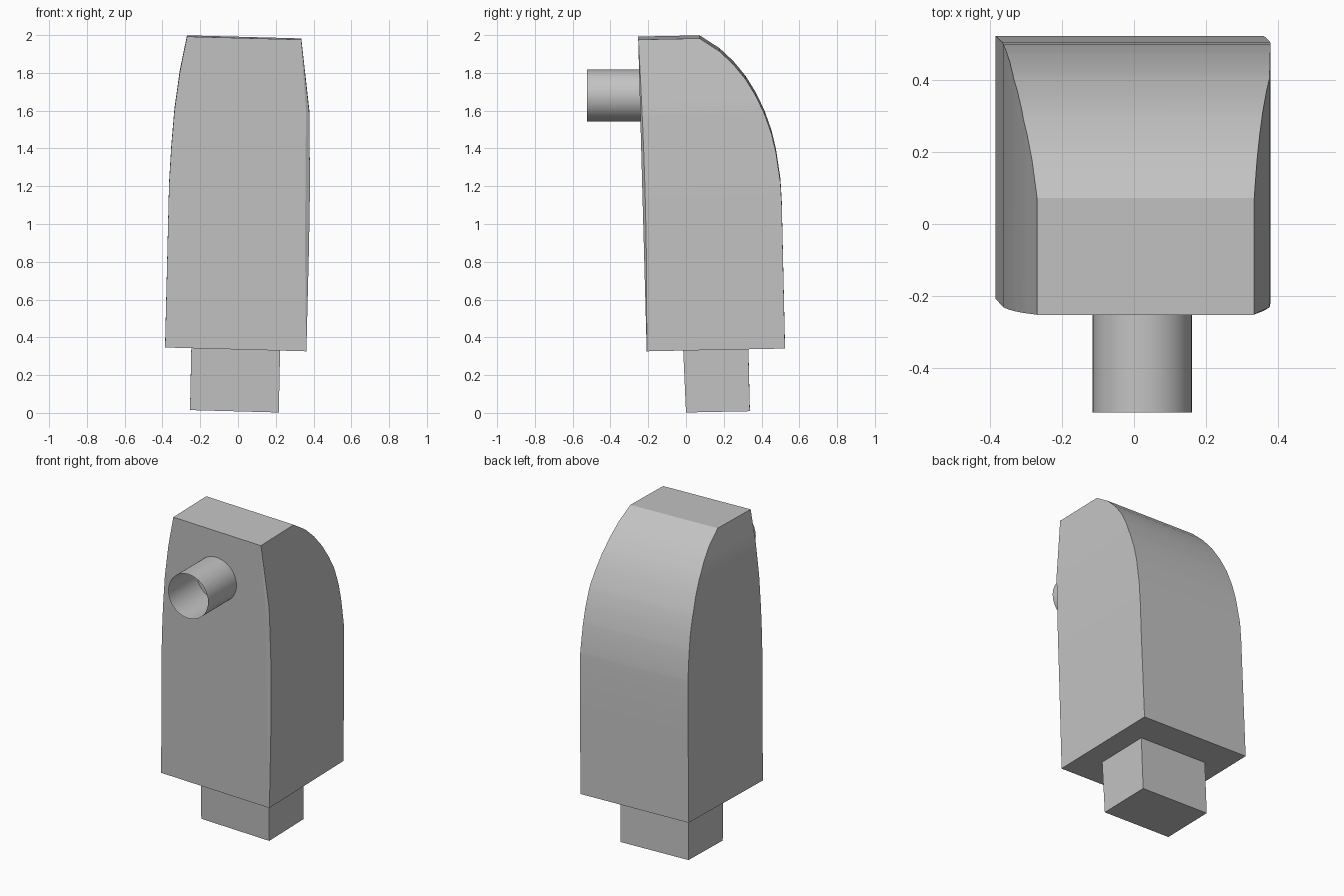
import bpy, bmesh, math
from mathutils import Vector

cube = bpy.data.objects.get("Cube")
if cube:
    bpy.data.objects.remove(cube, do_unlink=True)

grey = bpy.data.materials.new("plain grey")
grey.use_nodes = True
colour = (0.55, 0.55, 0.55, 1)
grey.diffuse_color = colour
grey.node_tree.nodes["Principled BSDF"].inputs["Base Color"].default_value = colour


def finish(name, bm, angle):
    bmesh.ops.recalc_face_normals(bm, faces=bm.faces)
    mesh = bpy.data.meshes.new(name)
    bm.to_mesh(mesh)
    bm.free()
    obj = bpy.data.objects.new(name, mesh)
    bpy.context.collection.objects.link(obj)
    mesh.materials.append(grey)
    bpy.ops.object.select_all(action='DESELECT')
    obj.select_set(True)
    bpy.context.view_layer.objects.active = obj
    bpy.ops.object.shade_smooth_by_angle(angle=math.radians(angle))
    return obj


def loft(name, rings, angle=20):
    """Skin a stack of closed rings and cap both ends."""
    bm = bmesh.new()
    loops = [[bm.verts.new(tilted(p)) for p in ring] for ring in rings]
    for low, high in zip(loops, loops[1:]):
        for i in range(len(low)):
            j = (i + 1) % len(low)
            bm.faces.new((low[i], low[j], high[j], high[i]))
    bm.faces.new(loops[0])
    bm.faces.new(loops[-1])
    return finish(name, bm, angle)


def tilted(p):
    """The whole model leans slightly."""
    x, y, z = p
    return Vector((x, y, z - 0.027 * x + 0.02 * y))


def lerp(table, z):
    for (z0, v0), (z1, v1) in zip(table, table[1:]):
        if z <= z1:
            return v0 + (v1 - v0) * (z - z0) / (z1 - z0)
    return table[-1][1]


# Housing: tapering sides, upright front, rounded back
right_side = [(0.34, -0.386), (1.2, -0.365), (1.4, -0.353), (1.6, -0.336),
              (1.8, -0.308), (1.99, -0.27)]
left_side = [(0.34, 0.362), (0.9, 0.376), (1.2, 0.381), (1.6, 0.378), (1.99, 0.335)]
back = [(0.34, 0.524), (1.1, 0.507), (1.22, 0.5), (1.38, 0.476), (1.48, 0.452),
        (1.58, 0.417), (1.68, 0.37), (1.77, 0.315), (1.85, 0.25), (1.92, 0.177),
        (1.99, 0.072)]

rings = []
for z in sorted({row[0] for row in right_side + left_side + back}):
    t = (z - 0.34) / 1.65
    xr, xl, yb = (lerp(table, z) for table in (right_side, left_side, back))
    yf = -0.208 - 0.045 * t
    # narrow chamfer on the left front edge, fading out at both ends
    c = 0.002 + 0.022 * math.sin(math.pi * t)
    rings.append([(xr, yf, z), (xl - c, yf, z), (xl, yf + 0.6 * c, z),
                  (xl, yb, z), (xr, yb, z)])
loft("housing", rings)

# Square foot under the housing
foot = []
for z, x0, x1, y0, y1 in ((0.008, -0.254, 0.216, 0.0, 0.338),
                          (0.342, -0.247, 0.223, -0.015, 0.33)):
    foot.append([(x0, y0, z), (x1, y0, z), (x1, y1, z), (x0, y1, z)])
loft("foot", foot)

# Open thin tube on the front
bm = bmesh.new()
bmesh.ops.create_cone(bm, cap_ends=False, segments=48, radius1=0.138,
                      radius2=0.138, depth=0.285)
for v in bm.verts:
    x, y, z = v.co
    v.co = (x + 0.023, z - 0.3825, y + 1.68)
finish("front_tube", bm, 30)
